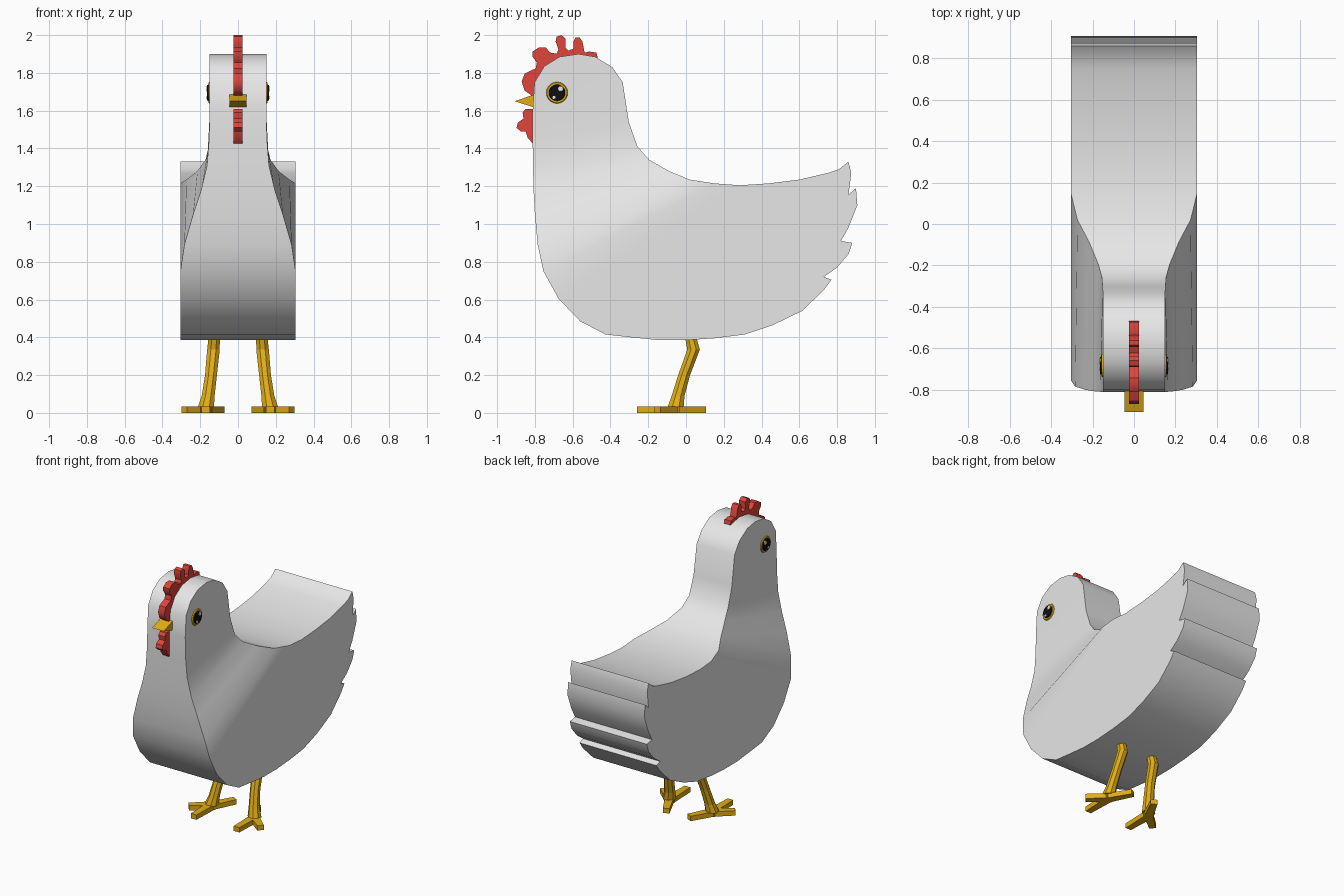
import bpy, bmesh, math

if "Cube" in bpy.data.objects:
    bpy.data.objects.remove(bpy.data.objects["Cube"])


def material(name, rgb):
    m = bpy.data.materials.new(name)
    m.diffuse_color = (*rgb, 1)
    m.use_nodes = True
    m.node_tree.nodes["Principled BSDF"].inputs["Base Color"].default_value = m.diffuse_color
    return m


WHITE = material("feather white", (0.8, 0.8, 0.8))
RED = material("comb red", (0.74, 0.06, 0.045))
GOLD = material("beak gold", (0.76, 0.42, 0.008))
BLACK = material("eye black", (0.005, 0.005, 0.005))


def finish(name, bm, mat, smooth=None):
    bmesh.ops.recalc_face_normals(bm, faces=bm.faces)
    me = bpy.data.meshes.new(name)
    bm.to_mesh(me)
    bm.free()
    me.materials.append(mat)
    ob = bpy.data.objects.new(name, me)
    bpy.context.collection.objects.link(ob)
    if smooth:
        bpy.ops.object.select_all(action='DESELECT')
        ob.select_set(True)
        bpy.context.view_layer.objects.active = ob
        bpy.ops.object.shade_smooth_by_angle(angle=math.radians(smooth))
    return ob


def loft(bm, rings):
    """Skin a list of equal rings of points and cap both ends."""
    rows = [[bm.verts.new(p) for p in r] for r in rings]
    n = len(rows[0])
    for a, b in zip(rows, rows[1:]):
        for i in range(n):
            bm.faces.new((a[i], a[(i + 1) % n], b[(i + 1) % n], b[i]))
    bm.faces.new(rows[0])
    bm.faces.new(rows[-1])


def plate(name, outline, half, mat, smooth=None):
    """Side outline (y, z) given thickness across x."""
    bm = bmesh.new()
    loft(bm, [[(x, y, z) for y, z in outline] for x in (-half, half)])
    return finish(name, bm, mat, smooth)


# Body: side outline with a half width at each point (y, z, w)
front = [(-.755, .75, .305), (-.785, .89, .284), (-.80, 1.05, .238),
         (-.807, 1.18, .195), (-.81, 1.31, .164)]
head = [(-.812, 1.45, .153), (-.812, 1.6, .15), (-.802, 1.75, .15),
        (-.75, 1.835, .15), (-.67, 1.885, .15), (-.57, 1.9, .15),
        (-.48, 1.885, .15), (-.39, 1.83, .15), (-.335, 1.75, .15),
        (-.303, 1.54, .152)]
back = [(-.257, 1.41, .155), (-.195, 1.34, .172), (-.09, 1.28, .215),
        (.02, 1.235, .273), (.15, 1.215, .305)]
tail = [(.285, 1.205), (.44, 1.215), (.6, 1.235), (.75, 1.27), (.81, 1.29),
        (.86, 1.33), (.875, 1.27), (.86, 1.155), (.9, 1.19), (.907, 1.10),
        (.86, .98), (.82, .91), (.88, .90), (.86, .84), (.80, .77), (.73, .72),
        (.77, .705), (.73, .65), (.615, .54), (.46, .465), (.31, .415),
        (.15, .395), (0, .385), (-.14, .385), (-.29, .40), (-.425, .415),
        (-.56, .485), (-.675, .605)]
outline = front + head + back + [(y, z, .305) for y, z in tail]
bm = bmesh.new()
sides = [[bm.verts.new((s * w, y, z)) for y, z, w in outline] for s in (-1, 1)]
n, nf, nh = len(outline), len(front), len(head)
last = 2 * nf + nh - 1                       # lowest back point of the neck
for i in range(n):                           # rim
    j = (i + 1) % n
    bm.faces.new((sides[0][i], sides[0][j], sides[1][j], sides[1][i]))
for v in sides:
    bm.faces.new(v[nf:nf + nh])              # head side
    for i in range(nf):                      # tapering neck strips
        bm.faces.new((v[i], v[i + 1], v[last - i - 1], v[last - i]))
    bm.faces.new([v[0]] + v[last:])          # body side
finish("body", bm, WHITE, 35)

# Comb and wattle
plate("comb", [
    (-.468, 1.881), (-.474, 1.907), (-.511, 1.913), (-.537, 1.907), (-.548, 1.966),
    (-.563, 1.987), (-.585, 1.987), (-.595, 1.966), (-.595, 1.929), (-.622, 1.918),
    (-.638, 1.934), (-.638, 1.981), (-.659, 2.0), (-.685, 1.992), (-.69, 1.966),
    (-.675, 1.923), (-.685, 1.902), (-.717, 1.907), (-.743, 1.934), (-.78, 1.934),
    (-.812, 1.913), (-.812, 1.886), (-.79, 1.854), (-.796, 1.823), (-.823, 1.812),
    (-.854, 1.796), (-.87, 1.754), (-.854, 1.706), (-.817, 1.68), (-.74, 1.68),
    (-.7, 1.78), (-.6, 1.83), (-.5, 1.85)], .025, RED, 40)
plate("wattle", [
    (-.812, 1.61), (-.849, 1.61), (-.865, 1.59), (-.86, 1.558), (-.89, 1.537),
    (-.897, 1.51), (-.876, 1.49), (-.849, 1.49), (-.839, 1.458), (-.812, 1.426),
    (-.78, 1.43), (-.78, 1.61)], .025, RED, 40)

# Beak
plate("beak", [(-.907, 1.65), (-.80, 1.687), (-.80, 1.616)], .046, GOLD)


def disc(name, s, y, z, r, x0, x1, mat, sides=20):
    ring = [(r * math.cos(math.tau * i / sides), r * math.sin(math.tau * i / sides))
            for i in range(sides)]
    bm = bmesh.new()
    loft(bm, [[(s * x, y + a * k, z + b * k) for a, b in ring]
              for x, k in ((x0, 1), (x1, .92))])
    finish(name, bm, mat)


def strip_point(c, d, t, h):
    """Point at t along d from c, shifted h sideways."""
    return (c[0] + d[0] * t - d[1] * h, c[1] + d[1] * t + d[0] * h)


for s, tag in ((-1, "left"), (1, "right")):
    # Eye: gold ring, black pupil, two highlights
    disc(tag + "_eye_ring", s, -.683, 1.695, .058, .148, .157, GOLD)
    disc(tag + "_pupil", s, -.683, 1.695, .044, .156, .163, BLACK)
    disc(tag + "_eye_highlight", s, -.664, 1.716, .015, .162, .166, WHITE, 10)
    disc(tag + "_eye_glint", s, -.699, 1.670, .009, .162, .166, WHITE, 10)

    # Leg: bent tube
    path = [(.125, .02, .42, .031), (.13, .04, .335, .036), (.143, -.01, .2, .034),
            (.158, -.042, .09, .037), (.17, -.055, .03, .046)]
    bm = bmesh.new()
    loft(bm, [[(s * (x + r * math.cos(math.tau * (i + .5) / 8)),
                y + r * math.sin(math.tau * (i + .5) / 8), z) for i in range(8)]
              for x, y, z, r in path])
    finish(tag + "_leg", bm, GOLD)

    # Foot: two front toes and a back toe, turned outward
    bm = bmesh.new()
    c = (.17, -.055)
    for deg, length in ((-90, .205), (-40, .15), (118, .17)):
        d = (math.cos(math.radians(deg)), math.sin(math.radians(deg)))
        foot = [strip_point(c, d, t, h) for t, h in
                ((-.02, -.03), (length, -.022), (length, .022), (-.02, .03))]
        loft(bm, [[(s * x, y, z) for x, y in foot] for z in (0, .035)])
    finish(tag + "_foot", bm, GOLD)
